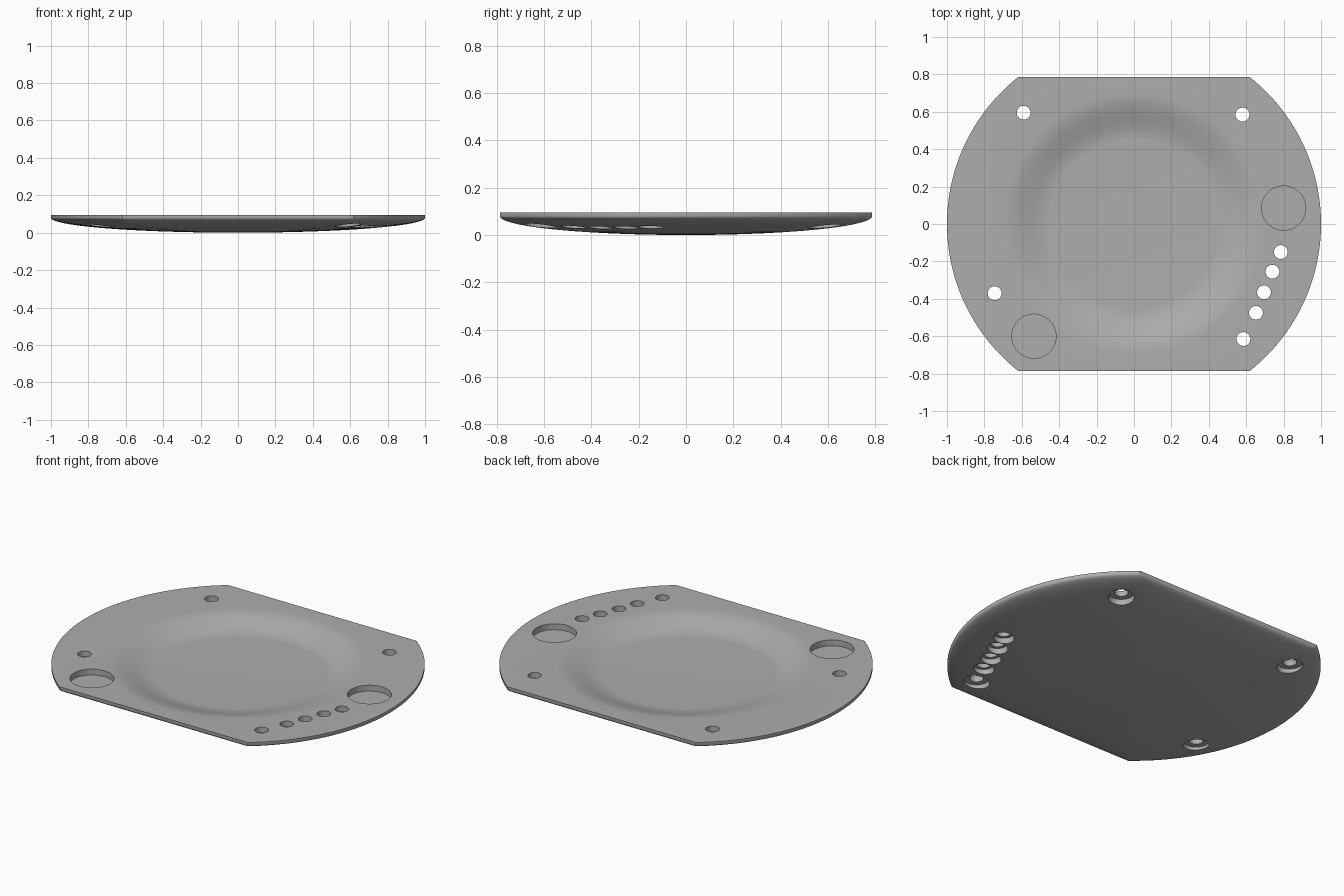
import bpy, bmesh
from math import sin, cos, pi, asin, radians

if "Cube" in bpy.data.objects:
    bpy.data.objects.remove(bpy.data.objects["Cube"])

FLAT = 0.787      # half depth at the straight front and back edges
TOP = 0.095       # height of the upper face
BELLY = 0.08      # height of the rounded underside
DISH_FLOOR = 0.043

grey = bpy.data.materials.new("plain grey")
grey.use_nodes = True
grey.diffuse_color = (0.42, 0.42, 0.42, 1)
grey.node_tree.nodes["Principled BSDF"].inputs["Base Color"].default_value = grey.diffuse_color


def spread(a, b, n):
    return [a + (b - a) * i / n for i in range(n)]


# Angles around the plate, with exact corners where the arcs meet the flats
corner = asin(FLAT)
angles = (spread(-corner, corner, 56) + spread(corner, pi - corner, 40)
          + spread(pi - corner, pi + corner, 56) + spread(pi + corner, 2 * pi - corner, 40))


def outline(scale, z):
    """Ring shaped like the plate outline: a circle with two flats."""
    ring = []
    for a in angles:
        r = min(1, FLAT / max(abs(sin(a)), 1e-6)) * scale
        ring.append((r * cos(a), r * sin(a), z))
    return ring


def circle(r, z, x=0, y=0, turns=None):
    return [(x + r * cos(a), y + r * sin(a), z) for a in turns or angles]


def loft(bm, rings):
    """Skin a list of rings and close both ends."""
    loops = [[bm.verts.new(p) for p in ring] for ring in rings]
    n = len(loops[0])
    for low, high in zip(loops, loops[1:]):
        for i in range(n):
            j = (i + 1) % n
            bm.faces.new((low[i], low[j], high[j], high[i]))
    bm.faces.new(loops[0][::-1])
    bm.faces.new(loops[-1])


def make_object(name, bm):
    bmesh.ops.recalc_face_normals(bm, faces=bm.faces)
    mesh = bpy.data.meshes.new(name)
    bm.to_mesh(mesh)
    bm.free()
    mesh.materials.append(grey)
    obj = bpy.data.objects.new(name, mesh)
    bpy.context.collection.objects.link(obj)
    return obj


# Plate: elliptical underside, thin upright rim, shallow round dish on top
rings = []
for i in range(1, 25):
    t = pi / 2 * i / 24
    rings.append(outline(sin(t), BELLY * (1 - cos(t))))
rings.append(outline(1, TOP))
for i in range(13):
    u = i / 12
    blend = (1 + cos(pi * u)) / 2
    rings.append(circle(0.7 - 0.25 * u, DISH_FLOOR + (TOP - DISH_FLOOR) * blend))
bm = bmesh.new()
loft(bm, rings)
plate = make_object("plate", bm)

# Cutters: round pockets from above and counterbored through holes
turns = spread(0, 2 * pi, 48)
bm = bmesh.new()
for x, y in [(0.8, 0.085), (-0.535, -0.6)]:
    loft(bm, [circle(0.118, z, x, y, turns) for z in (0.06, 0.2)])

wide, narrow = 0.07, 0.055
holes = [(-0.59, 0.595, wide), (0.58, 0.585, wide), (-0.745, -0.37, wide),
         (0.585, -0.615, wide), (0.785, -0.15, narrow), (0.74, -0.255, narrow),
         (0.695, -0.365, narrow), (0.652, -0.475, narrow)]
SHELF = 0.062
for x, y, bore in holes:
    steps = [(bore, -0.1), (bore, SHELF), (0.037, SHELF), (0.037, 0.2)]
    loft(bm, [circle(r, z, x, y, turns) for r, z in steps])
cutter = make_object("hole_cutter", bm)
cutter.hide_render = True

cut = plate.modifiers.new("holes", 'BOOLEAN')
cut.operation = 'DIFFERENCE'
cut.solver = 'EXACT'
cut.object = cutter

bpy.ops.object.select_all(action='DESELECT')
plate.select_set(True)
bpy.context.view_layer.objects.active = plate
bpy.ops.object.modifier_apply(modifier=cut.name)
bpy.data.objects.remove(cutter)
bpy.ops.object.shade_smooth_by_angle(angle=radians(30))
